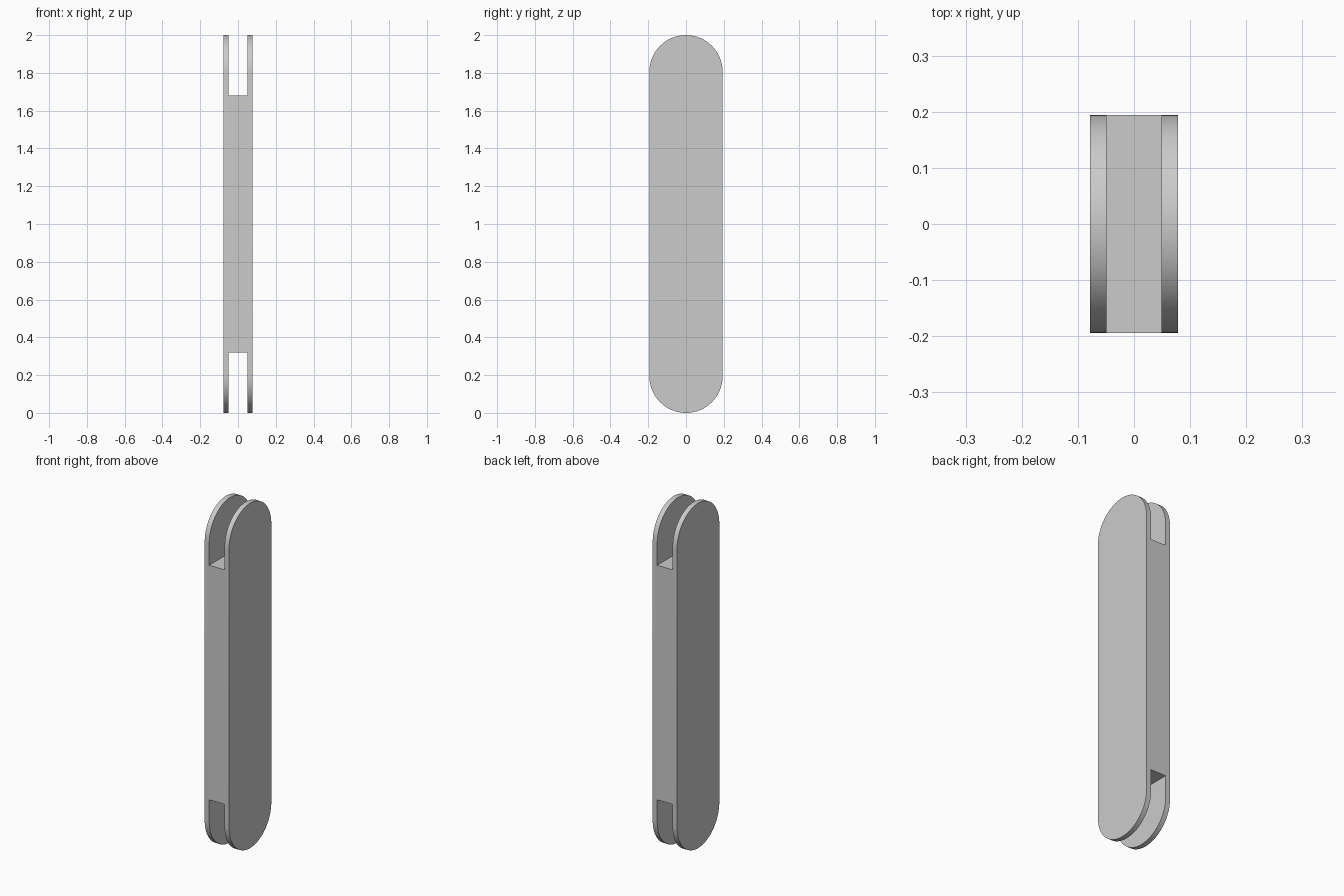
import bpy, bmesh
from math import sin, cos, pi, radians

if "Cube" in bpy.data.objects:
    bpy.data.objects.remove(bpy.data.objects["Cube"])

RADIUS, HALF_X = 0.194, 0.078        # link body
SLOT_HALF_X, SLOT_DEPTH = 0.049, 0.32
HEIGHT, SEGMENTS = 2.0, 32


def new_object(name, bm):
    bmesh.ops.recalc_face_normals(bm, faces=bm.faces)
    mesh = bpy.data.meshes.new(name)
    bm.to_mesh(mesh)
    bm.free()
    obj = bpy.data.objects.new(name, mesh)
    bpy.context.collection.objects.link(obj)
    return obj


def round_ended_bar(name):
    bm = bmesh.new()
    verts = []
    for centre_z, start in ((HEIGHT - RADIUS, 0), (RADIUS, pi)):
        for i in range(SEGMENTS + 1):
            a = start + pi * i / SEGMENTS
            verts.append(bm.verts.new((-HALF_X, RADIUS * cos(a), centre_z + RADIUS * sin(a))))
    face = bm.faces.new(verts)
    side = bmesh.ops.extrude_face_region(bm, geom=[face], use_keep_orig=True)["geom"]
    moved = [g for g in side if isinstance(g, bmesh.types.BMVert)]
    bmesh.ops.translate(bm, verts=moved, vec=(2 * HALF_X, 0, 0))
    return new_object(name, bm)


def box(name, size, centre):
    bm = bmesh.new()
    bmesh.ops.create_cube(bm, size=1)
    bmesh.ops.scale(bm, verts=bm.verts, vec=size)
    bmesh.ops.translate(bm, verts=bm.verts, vec=centre)
    return new_object(name, bm)


# Flat bar with rounded top and bottom
link = round_ended_bar("link_bar")
bpy.context.view_layer.objects.active = link
link.select_set(True)

# Fork slots at both ends
for name, z in (("lower_slot_cutter", 0), ("upper_slot_cutter", HEIGHT)):
    cutter = box(name, (2 * SLOT_HALF_X, 1, 2 * SLOT_DEPTH), (0, 0, z))
    cutter.hide_render = True
    cut = link.modifiers.new(name, 'BOOLEAN')
    cut.operation, cut.solver, cut.object = 'DIFFERENCE', 'EXACT', cutter
    bpy.ops.object.modifier_apply(modifier=cut.name)
    bpy.data.objects.remove(cutter)

# Smooth rounded ends, crisp edges
bpy.ops.object.shade_smooth_by_angle(angle=radians(30))
